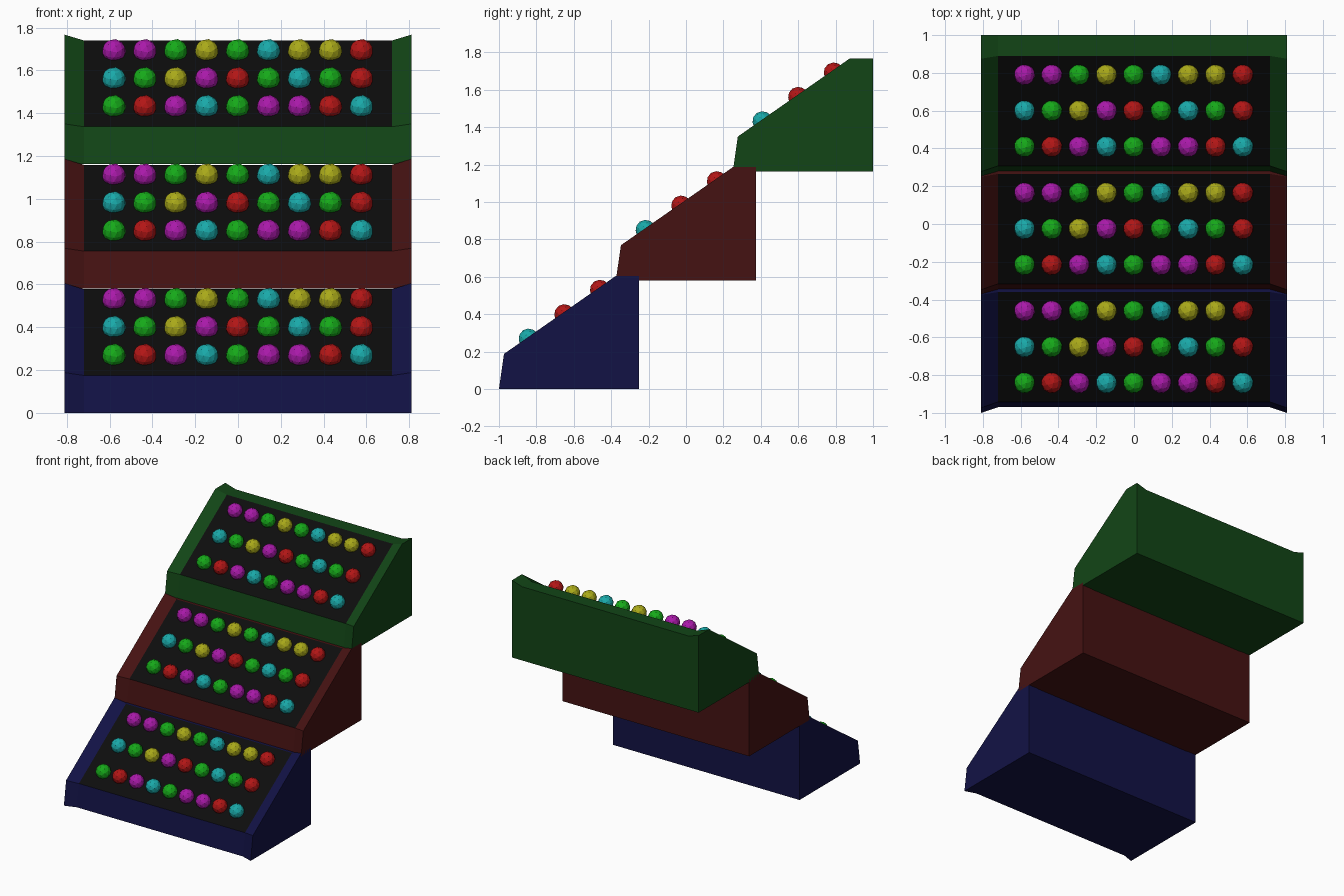
import bpy, bmesh
from math import radians
from mathutils import Matrix

if "Cube" in bpy.data.objects:
    bpy.data.objects.remove(bpy.data.objects["Cube"])


def material(name, rgb):
    m = bpy.data.materials.new(name)
    m.diffuse_color = (*rgb, 1)
    m.use_nodes = True
    m.node_tree.nodes["Principled BSDF"].inputs["Base Color"].default_value = m.diffuse_color
    return m


black = material("panel_black", (0.004, 0.004, 0.004))
cases = [material("case_blue", (0.006, 0.006, 0.06)),
         material("case_red", (0.06, 0.006, 0.006)),
         material("case_green", (0.006, 0.06, 0.008))]
lights = {"R": material("red", (0.45, 0.008, 0.008)),
          "G": material("green", (0.008, 0.4, 0.01)),
          "C": material("cyan", (0.01, 0.4, 0.4)),
          "M": material("magenta", (0.4, 0.01, 0.4)),
          "Y": material("yellow", (0.4, 0.4, 0.01))}
ROWS = ["GRMCGMMRC", "CGYMRGCGR", "MMGYGCYYR"]

# side profiles (y, z): outer cheek and the slightly recessed middle
OUTER = [(-1, 0), (-0.973, 0.188), (-0.375, 0.605), (-0.25, 0.605), (-0.25, 0)]
INNER = [(-0.97, 0), (-0.942, 0.175), (-0.36, 0.578), (-0.25, 0.578), (-0.25, 0)]
DY, DZ = 0.625, 0.581


def finish(name, bm, mats):
    mesh = bpy.data.meshes.new(name)
    bm.to_mesh(mesh)
    bm.free()
    for m in mats:
        mesh.materials.append(m)
    ob = bpy.data.objects.new(name, mesh)
    bpy.context.collection.objects.link(ob)
    return ob


def console(name, mat):
    bm = bmesh.new()
    rings = [[bm.verts.new((x, y, z)) for y, z in prof]
             for x, prof in ((-0.81, OUTER), (-0.72, INNER), (0.72, INNER), (0.81, OUTER))]
    for s, (a, b) in enumerate(zip(rings, rings[1:])):
        for i in range(5):
            j = (i + 1) % 5
            f = bm.faces.new((a[i], a[j], b[j], b[i]))
            # sloped middle face is the black panel
            f.material_index = 1 if s == 1 and i == 1 else 0
    bm.faces.new(rings[0])
    bm.faces.new(rings[-1][::-1])
    bmesh.ops.recalc_face_normals(bm, faces=bm.faces)
    return finish(name, bm, [mat, black])


# one shared low-poly bulb mesh per colour
bulbs = {}
for key, m in lights.items():
    bm = bmesh.new()
    bmesh.ops.create_icosphere(bm, subdivisions=2, radius=0.056,
                               matrix=Matrix.Rotation(radians(35), 4, "X"))
    mesh = bpy.data.meshes.new("bulb_" + m.name)
    bm.to_mesh(mesh)
    bm.free()
    mesh.materials.append(m)
    bulbs[key] = mesh

for k, tier in enumerate(("lower", "middle", "upper")):
    off = (0, k * DY, k * DZ)
    console(tier + "_console", cases[k]).location = off
    # three rows of bulbs on the sloped panel
    for r, row in enumerate(ROWS):
        for c, key in enumerate(row):
            ob = bpy.data.objects.new(f"{tier}_bulb_{r}_{c}", bulbs[key])
            ob.location = (-0.58 + c * 0.1445, -0.84 + r * 0.1905 + off[1],
                           0.268 + r * 0.1305 + off[2])
            bpy.context.collection.objects.link(ob)
